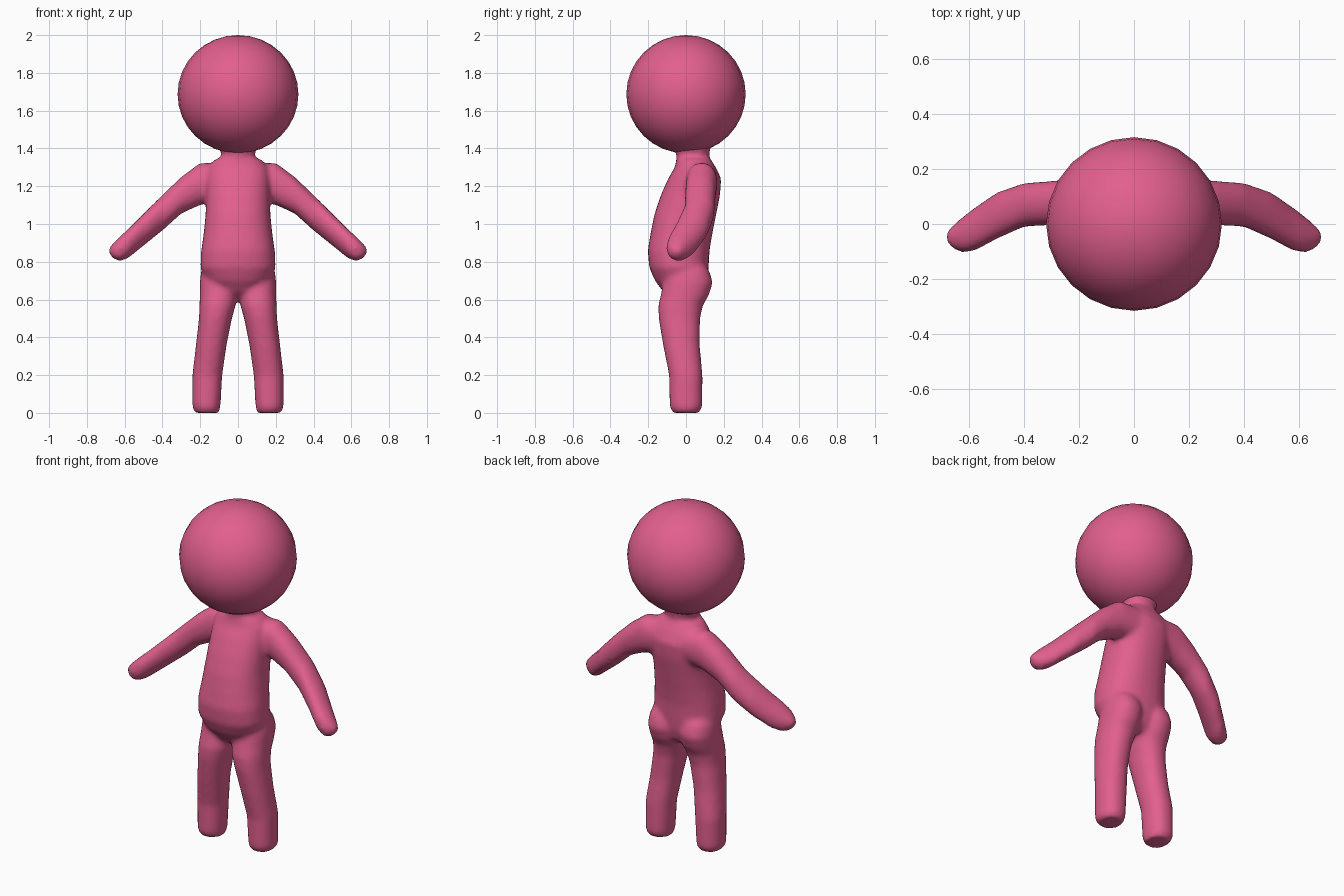
import bpy, bmesh, math

pink = bpy.data.materials.new("pink")
pink.diffuse_color = (0.76, 0.115, 0.27, 1)


def loft(bm, rings, axis, side=1, n=28, power=2.2):
    """Closed skin through rings. axis 'z': (z, x0, x1, y0, y1); axis 'x': (x, y0, y1, z0, z1)."""
    loops = []
    for h, a0, a1, b0, b1 in rings:
        loop = []
        for i in range(n):
            t = 2 * math.pi * i / n
            c, s = math.cos(t), math.sin(t)
            u = (a0 + a1) / 2 + (a1 - a0) / 2 * math.copysign(abs(c) ** (2 / power), c)
            v = (b0 + b1) / 2 + (b1 - b0) / 2 * math.copysign(abs(s) ** (2 / power), s)
            x, y, z = (u, v, h) if axis == 'z' else (h, u, v)
            loop.append(bm.verts.new((x * side, y, z)))
        loops.append(loop)
    for p, q in zip(loops, loops[1:]):
        for i in range(n):
            j = (i + 1) % n
            bm.faces.new((p[i], p[j], q[j], q[i]))
    bm.faces.new(loops[0])
    bm.faces.new(loops[-1])


torso = [(0.60, -.06, .06, -.06, .06), (0.64, -.11, .11, -.12, .10), (0.70, -.17, .17, -.165, .115),
         (0.77, -.20, .20, -.195, .12), (0.86, -.195, .195, -.203, .125), (0.95, -.182, .182, -.188, .14),
         (1.05, -.172, .172, -.168, .16), (1.15, -.17, .17, -.135, .18), (1.24, -.17, .17, -.095, .187),
         (1.30, -.16, .16, -.06, .158), (1.345, -.12, .12, -.05, .13)]
neck = [(1.25, -.10, .10, -.05, .13), (1.37, -.088, .088, -.052, .122), (1.40, -.10, .10, -.065, .13),
        (1.46, -.14, .14, -.09, .14)]
arm = [(0.08, .00, .17, 1.13, 1.32), (0.20, .00, .165, 1.10, 1.325), (0.30, -.005, .157, 1.055, 1.25),
       (0.40, -.01, .15, 0.965, 1.155), (0.50, -.055, .115, 0.885, 1.055), (0.58, -.098, .06, 0.82, 0.975),
       (0.625, -.105, .025, 0.802, 0.935), (0.66, -.09, -.005, 0.815, 0.90), (0.685, -.065, -.03, 0.845, 0.872)]
leg = [(0.0, .10, .23, -.07, .07), (0.03, .093, .242, -.087, .087), (0.20, .083, .242, -.09, .088),
       (0.36, .06, .223, -.122, .073), (0.50, .032, .207, -.145, .075), (0.57, .012, .204, -.147, .09),
       (0.62, .005, .203, -.135, .12), (0.69, .005, .203, -.12, .143), (0.75, .01, .195, -.10, .125),
       (0.80, .03, .17, -.07, .09)]

# Body: torso, neck, arms and legs fused into one smooth skin
bm = bmesh.new()
loft(bm, torso, 'z', power=2.3)
loft(bm, neck, 'z')
for side in (1, -1):
    loft(bm, arm, 'x', side)
    loft(bm, leg, 'z', side)
bmesh.ops.recalc_face_normals(bm, faces=bm.faces)
mesh = bpy.data.meshes.new("body")
bm.to_mesh(mesh)
bm.free()
body = bpy.data.objects.new("body", mesh)
bpy.context.collection.objects.link(body)
mesh.materials.append(pink)
remesh = body.modifiers.new("fuse", 'REMESH')
remesh.mode = 'VOXEL'
remesh.voxel_size = 0.013
remesh.use_smooth_shade = True
smooth = body.modifiers.new("soften", 'SMOOTH')
smooth.factor = 0.5
smooth.iterations = 10

# Head: large ball
bpy.ops.mesh.primitive_uv_sphere_add(segments=24, ring_count=16, radius=1, location=(0, 0, 1.687))
head = bpy.context.object
head.name = "head"
head.scale = (0.32, 0.316, 0.313)
head.data.materials.append(pink)
bpy.ops.object.shade_smooth()
